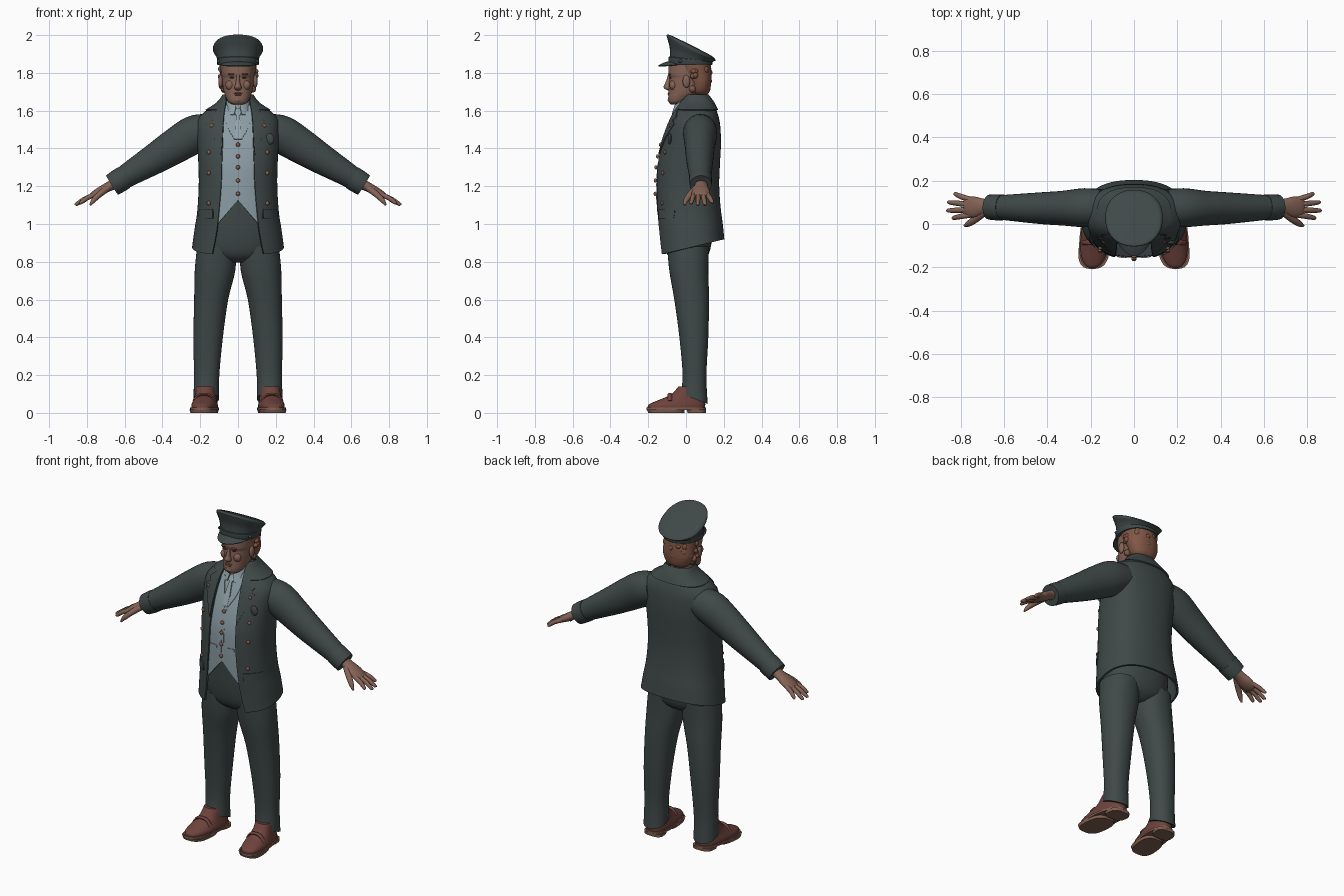
import bpy, bmesh, math, random
from mathutils import Vector, Matrix

if "Cube" in bpy.data.objects:
    bpy.data.objects.remove(bpy.data.objects["Cube"])

def material(name, rgb):
    m = bpy.data.materials.new(name)
    m.diffuse_color = (*rgb, 1)
    m.use_nodes = True
    m.node_tree.nodes["Principled BSDF"].inputs["Base Color"].default_value = m.diffuse_color
    return m

COAT = material("dark green wool", (0.050, 0.066, 0.065))
VEST = material("blue grey waistcoat", (0.26, 0.335, 0.375))
SHIRT = material("pale blue shirt", (0.29, 0.37, 0.41))
SKIN = material("skin", (0.235, 0.125, 0.092))
HAIR = material("auburn hair", (0.22, 0.095, 0.062))
SHOE = material("red brown leather", (0.155, 0.055, 0.045))
SOLE = material("tan sole", (0.22, 0.115, 0.08))
BRASS = material("bronze buttons", (0.25, 0.11, 0.07))
DARK = material("dark detail", (0.06, 0.035, 0.03))

# ---------- helpers ----------
def finish(name, bm, mat, mirror=False, thick=0):
    bmesh.ops.recalc_face_normals(bm, faces=bm.faces[:])
    for f in bm.faces:
        f.smooth = True
    for e in bm.edges:
        e.smooth = len(e.link_faces) == 2 and e.calc_face_angle(0) < math.radians(42)
    me = bpy.data.meshes.new(name)
    bm.to_mesh(me)
    bm.free()
    me.materials.append(mat)
    ob = bpy.data.objects.new(name, me)
    bpy.context.collection.objects.link(ob)
    if mirror:
        ob.modifiers.new("mirror", 'MIRROR')
    if thick:
        ob.modifiers.new("thickness", 'SOLIDIFY').thickness = thick
    return ob

def skin_rows(name, rows, mat, closed=True, mirror=False, thick=0):
    """Join rows of points with quads; closed rows get end caps."""
    bm = bmesh.new()
    vs = [[bm.verts.new(p) for p in r] for r in rows]
    n = len(rows[0])
    for a, b in zip(vs, vs[1:]):
        for i in range(n if closed else n - 1):
            j = (i + 1) % n
            bm.faces.new((a[i], a[j], b[j], b[i]))
    if closed:
        bm.faces.new(vs[0])
        bm.faces.new(vs[-1])
    return finish(name, bm, mat, mirror, thick)

def dense(keys, k=4):
    """Catmull-Rom interpolation through key tuples."""
    out = []
    for i in range(len(keys) - 1):
        p0, p1, p2, p3 = keys[max(i - 1, 0)], keys[i], keys[i + 1], keys[min(i + 2, len(keys) - 1)]
        for s in range(k):
            t = s / k
            out.append(tuple(0.5 * (2*b + (c - a)*t + (2*a - 5*b + 4*c - d)*t*t + (3*b - a - 3*c + d)*t**3)
                             for a, b, c, d in zip(p0, p1, p2, p3)))
    return out + [tuple(keys[-1])]

def section(z, w, yf, yb, cx=0, o=0, p=2.2, tilt=0, n=40):
    """Horizontal superellipse, open at the front by half-width o."""
    ym, a = (yf + yb) / 2, (yb - yf) / 2
    t0 = math.asin((o / w) ** (p / 2)) if o else 0
    pts = []
    for i in range(n):
        t = t0 + (2*math.pi - 2*t0) * i / (n - 1) if o else 2*math.pi*i/n
        s, c = math.sin(t), math.cos(t)
        y = ym - a * math.copysign(abs(c) ** (2/p), c)
        pts.append((cx + w * math.copysign(abs(s) ** (2/p), s), y, z + tilt * (y - ym)))
    return pts

def tube(name, keys, mat, mirror=True, n=20):
    """Tube along keys (x, y, z, horizontal radius, vertical radius)."""
    ks, rows = dense(keys), []
    for i, k in enumerate(ks):
        t = (Vector(ks[min(i + 1, len(ks) - 1)][:3]) - Vector(ks[max(i - 1, 0)][:3])).normalized()
        u = t.cross(Vector((0, 0, 1))).normalized()
        v = u.cross(t)
        rows.append([Vector(k[:3]) + u*k[3]*math.cos(2*math.pi*j/n) + v*k[4]*math.sin(2*math.pi*j/n)
                     for j in range(n)])
    return skin_rows(name, rows, mat, mirror=mirror)

def blobs(name, items, mat, mirror=False):
    """Ellipsoids given as (centre, radii)."""
    bm = bmesh.new()
    for c, r in items:
        bmesh.ops.create_uvsphere(bm, u_segments=16, v_segments=10, radius=1,
                                  matrix=Matrix.Translation(c) @ Matrix.Diagonal((*r, 1)))
    return finish(name, bm, mat, mirror)

# ---------- coat ----------
P = 2.4
coat = dense([(.835, .243, -.148, .203, .137), (.95, .23, -.155, .195, .115), (1.05, .217, -.162, .186, .103),
              (1.2, .208, -.163, .176, .09), (1.32, .21, -.157, .18, .086), (1.42, .215, -.135, .185, .082),
              (1.5, .22, -.108, .183, .079), (1.555, .212, -.083, .176, .076), (1.6, .17, -.062, .162, .072),
              (1.64, .105, -.04, .14, .066), (1.675, .08, -.015, .115, .055)])

def front_y(x, z):
    """Depth of the coat's front surface at x, z."""
    for a, b in zip(coat, coat[1:]):
        if z <= b[0] or b is coat[-1]:
            t = min(max((z - a[0]) / (b[0] - a[0]), 0), 1)
            w, yf, yb = (a[i] + (b[i] - a[i]) * t for i in (1, 2, 3))
            return (yf + yb)/2 - (yb - yf)/2 * max(0, 1 - abs(x/w)**P) ** (1/P)

def plate(name, rows, mat, off, thick=.006, mirror=True, nx=8, dz=lambda x, i: 0):
    """Thin cloth plate lying on the chest; rows are (z, x0, x1)."""
    pts = []
    for i, (z, x0, x1) in enumerate(rows):
        xs = [x0 + (x1 - x0) * j / nx for j in range(nx + 1)]
        pts.append([(x, front_y(x, z + dz(x, i)) - off, z + dz(x, i)) for x in xs])
    return skin_rows(name, pts, mat, False, mirror, thick)

rows = []
for z, w, yf, yb, o in coat:
    k = .24 * max(0, (1.1 - z) / .265)          # hem rises toward the back
    rows.append(section(z + k*(yb - yf)/2, w, yf, yb, o=o, p=P, tilt=k, n=60))
skin_rows("coat_body", rows, COAT, False, thick=.012)
skin_rows("coat_collar", [section(z, w, a, b, o=o, p=P) for z, w, a, b, o in dense(
    [(1.605, .172, -.062, .17, .085), (1.645, .112, -.04, .15, .072), (1.685, .082, -.012, .12, .06)])],
    COAT, False, thick=.008)
plate("coat_lapels", [(1.66, .062, .085), (1.6, .072, .115), (1.57, .076, .15), (1.55, .078, .136),
                      (1.53, .079, .168), (1.45, .084, .125), (1.37, .088, .093)], COAT, .008, .008)
plate("coat_pocket_flaps", [(1.08, .135, .207), (1.055, .134, .208), (1.03, .134, .208)], COAT, .008, .008)
tube("coat_sleeves", [(.15, .075, 1.5, .085, .085), (.23, .075, 1.475, .09, .1), (.33, .073, 1.415, .08, .094),
                      (.433, .073, 1.35, .073, .082), (.59, .076, 1.255, .059, .062),
                      (.655, .078, 1.212, .052, .055)], COAT, n=28)
tube("coat_cuffs", [(.605, .077, 1.245, .06, .063), (.635, .077, 1.226, .06, .063), (.667, .078, 1.206, .058, .06)], COAT)
blobs("coat_buttons", [((x, front_y(x, z) - .004, z), (.011, .007, .011)) for x, z in
                       ((.155, 1.38), (.155, 1.27), (.155, 1.11), (.138, 1.52))], BRASS, True)
blobs("chest_badge", [((.168, front_y(.168, 1.45) - .003, 1.45), (.024, .01, .029))], COAT)

# ---------- waistcoat, shirt and tie ----------
steps = 16
vest_rows = []
for i in range(steps + 1):
    z = 1.07 + .56 * i / steps
    vest_rows.append((z, -min(.115, .115 - (z - 1.5) * .4), min(.115, .115 - (z - 1.5) * .4)))
def vest_hem(x, i):                             # two points at the lower edge
    return (.055 - abs(abs(x) - .09) * -.0 - abs(x) * 1.15) * max(0, 1 - i / 3)
plate("waistcoat", vest_rows, VEST, -.008, .008, False, 24, vest_hem)
plate("waistcoat_lapels", [(1.6, .045, .07), (1.55, .034, .068), (1.5, .018, .05), (1.45, .002, .02)],
      VEST, -.002, .005)
plate("waistcoat_pockets", [(1.215, .035, .08), (1.2, .035, .08)], VEST, -.004, .005)
plate("waistcoat_front_edge", [(1.45, .004, .012), (1.3, .004, .012), (1.13, .004, .012)], VEST, -.005, .004)
blobs("waistcoat_buttons", [((0, front_y(0, z), z), (.011, .008, .011))
                            for z in (1.42, 1.358, 1.3, 1.23, 1.16)], BRASS)
plate("necktie", [(1.615, -.012, .012), (1.59, -.017, .017), (1.575, -.009, .009), (1.51, -.017, .017),
                  (1.45, -.014, .014)], SHIRT, 0, .008, False)
skin_rows("shirt_collar", [section(z, w, a, b, o=o) for z, w, a, b, o in dense(
    [(1.58, .08, -.078, .1, .022), (1.62, .07, -.064, .1, .012), (1.66, .064, -.05, .098, .014)])],
    SHIRT, False, thick=.008)

# ---------- trousers ----------
legs = dense([(.075, .168, .068, -.028, .115), (.2, .166, .067, -.018, .108), (.4, .158, .078, -.035, .118),
              (.6, .142, .09, -.062, .122), (.75, .122, .107, -.088, .118), (.88, .112, .105, -.1, .12)])
skin_rows("trouser_legs", [section(z, w, a, b, cx, tilt=-.4 * max(0, 1 - (z - .075) / .12))
                           for z, cx, w, a, b in legs], COAT, mirror=True)
skin_rows("trouser_hips", [section(*k) for k in dense(
    [(.795, .05, -.05, .07), (.84, .17, -.1, .12), (.95, .205, -.125, .14), (1.12, .193, -.135, .14)])], COAT)

# ---------- shoes ----------
def shoe_part(name, keys, mat, p=2.4):
    rows = [[(x - .1*y, y, z) for x, y, z in section(*k, cx=.172, p=p)] for k in keys]
    skin_rows(name, rows, mat, mirror=True)
shoe_part("shoe_uppers", dense([(.022, .067, -.202, .1), (.042, .067, -.2, .102), (.057, .063, -.172, .101),
                                (.078, .057, -.12, .1), (.1, .054, -.075, .1), (.14, .05, -.04, .095)]), SHOE)
shoe_part("shoe_welts", [(.016, .073, -.209, .107), (.028, .073, -.209, .107)], SOLE)
shoe_part("shoe_front_soles", [(0, .068, -.2, -.008), (.018, .072, -.207, -.008)], SOLE, 2.8)
shoe_part("shoe_heels", [(0, .06, .008, .105), (.018, .062, .004, .106)], SOLE, 3)
tube("shoe_straps", [(.125, -.085, .062, .012, .008), (.15, -.085, .092, .012, .008), (.18, -.085, .098, .012, .008),
                     (.21, -.085, .092, .012, .008), (.235, -.085, .062, .012, .008)], SHOE, n=10)

# ---------- hands ----------
tube("palms", [(.64, .079, 1.22, .033, .03), (.69, .08, 1.195, .036, .025), (.73, .078, 1.172, .048, .024),
               (.765, .078, 1.153, .046, .019), (.782, .078, 1.144, .04, .012)], SKIN)
for label, y0, (x1, y1, z1) in (("index", .042, (.838, .028, 1.108)), ("middle", .066, (.862, .062, 1.1)),
                                ("ring", .09, (.858, .1, 1.1)), ("little", .113, (.83, .138, 1.112))):
    mid = ((.76 + x1)/2, (y0 + y1)/2, (1.155 + z1)/2 + .006)
    tube(label + "_fingers", [(.755, y0, 1.157, .013, .013), (*mid, .0125, .0125),
                              (x1 - .006, y1, z1 + .005, .0095, .0095), (x1, y1, z1, .004, .004)], SKIN, n=10)
tube("thumbs", [(.69, .055, 1.19, .018, .018), (.735, .02, 1.155, .017, .016), (.765, .0, 1.125, .013, .013),
                (.782, -.008, 1.1, .005, .005)], SKIN, n=12)

# ---------- head ----------
skin_rows("neck", [section(*k) for k in dense([(1.55, .062, -.05, .095), (1.62, .055, -.04, .09),
                                               (1.72, .056, -.03, .095)])], SKIN)
skin_rows("head", [section(*k) for k in dense(
    [(1.632, .026, -.08, -.03), (1.645, .05, -.091, 0), (1.67, .064, -.094, .04), (1.7, .075, -.092, .09),
     (1.74, .082, -.09, .11), (1.775, .085, -.088, .115), (1.795, .087, -.094, .115), (1.86, .087, -.09, .11)])], SKIN)
skin_rows("nose", [section(*k, n=16) for k in dense(
    [(1.708, .008, -.098, -.07), (1.715, .018, -.112, -.07), (1.727, .018, -.119, -.07),
     (1.745, .012, -.111, -.07), (1.772, .009, -.1, -.07), (1.79, .011, -.096, -.07)])], SKIN)
blobs("eyes", [((.032, -.083, 1.775), (.012, .005, .005))], DARK, True)
blobs("eyebrows", [((.034, -.088, 1.793), (.02, .007, .005))], HAIR, True)
blobs("lips", [((0, -.091, 1.692), (.024, .007, .004)), ((0, -.091, 1.684), (.019, .007, .004))], HAIR)
blobs("chin", [((0, -.077, 1.657), (.024, .02, .018))], SKIN)
blobs("cheeks", [((.042, -.068, 1.735), (.024, .02, .026))], SKIN, True)
blobs("ears", [((.092, .002, 1.755), (.012, .02, .034))], SKIN, True)
skin_rows("hair", [section(*k) for k in dense(
    [(1.685, .055, .04, .112), (1.705, .076, .02, .126), (1.75, .092, .012, .134), (1.8, .096, -.03, .134),
     (1.85, .097, -.06, .13)])], HAIR)
random.seed(4)
locks = []
for i in range(34):
    a, z = random.uniform(-1.9, 1.9), random.uniform(1.705, 1.83)
    k = min(1, .8 + (z - 1.7) * 4)
    locks.append(((.09*k*math.sin(a), .045 + .078*k*math.cos(a), z),
                  (random.uniform(.012, .02), random.uniform(.012, .018), random.uniform(.012, .022))))
blobs("hair_locks", locks, HAIR)

# ---------- cap ----------
skin_rows("cap_crown", [section(z, w, a, b, tilt=t) for z, w, a, b, t in dense(
    [(1.865, .106, -.086, .134, -.1), (1.895, .118, -.086, .146, -.3), (1.922, .132, -.098, .156, -.45),
     (1.936, .129, -.103, .155, -.5), (1.945, .11, -.082, .134, -.5), (1.948, .03, -.01, .06, -.5)], 5)], COAT)
skin_rows("cap_band", [section(z, w, a, b, tilt=t) for z, w, a, b, t in
                       [(1.842, .108, -.092, .137, 0), (1.845, .11, -.094, .139, 0),
                        (1.872, .11, -.092, .139, -.1), (1.875, .107, -.089, .136, -.1)]], COAT)
visor = []
for r in range(6):
    f = r / 5
    visor.append([((.104 + .004*f) * math.sin(t), .022 - (.11 + .059*f*math.cos(t)) * math.cos(t),
                   1.862 - .022 * f**1.5 * math.cos(t) - .008 * abs(math.sin(t)))
                  for t in (math.radians(-78 + 6*j) for j in range(27))])
skin_rows("cap_visor", visor, COAT, False, thick=.006)
blobs("cap_strap_buttons", [((.1, -.03, 1.862), (.012, .009, .009))], COAT, True)
